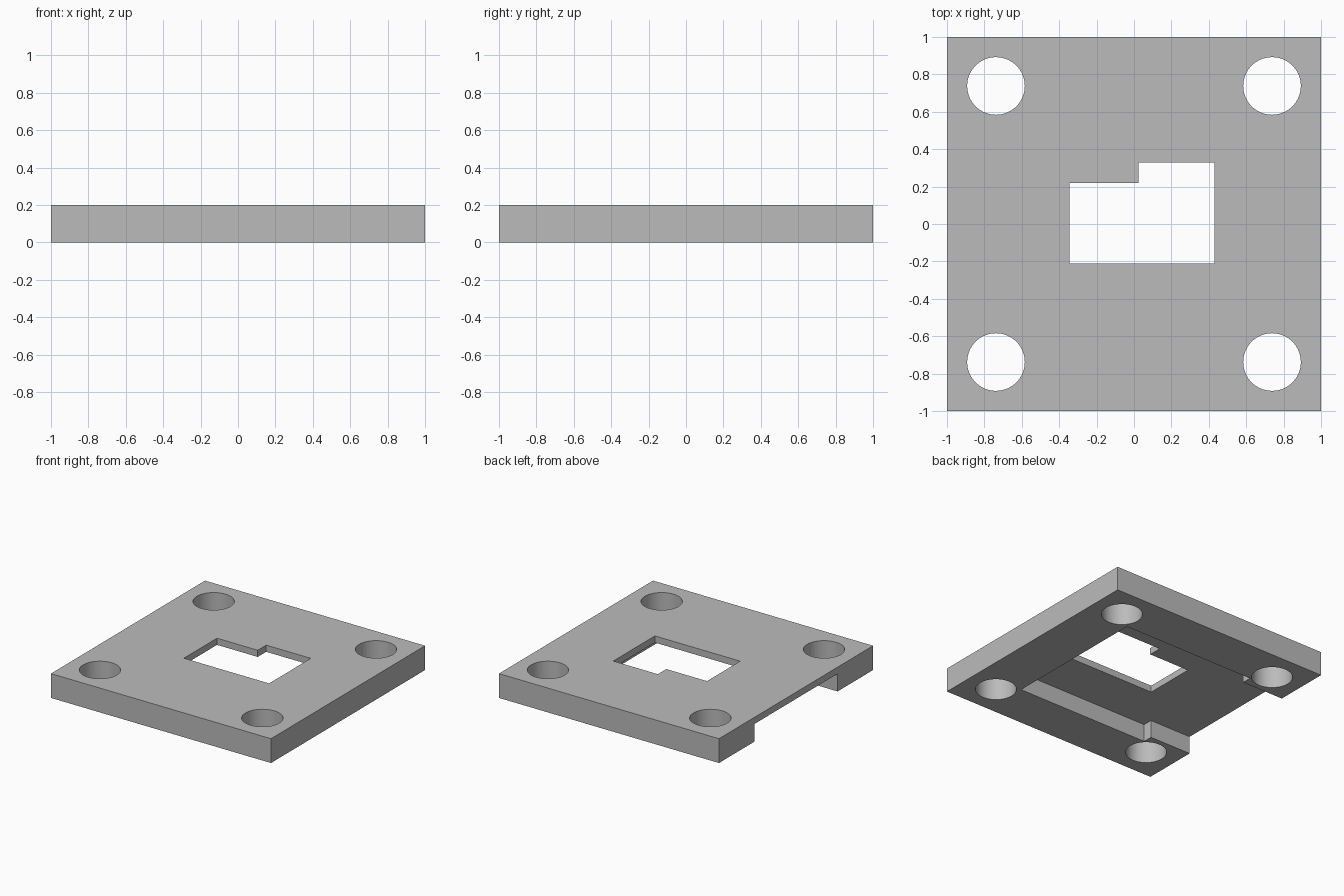
import bpy
import bmesh
import math

if "Cube" in bpy.data.objects:
    bpy.data.objects.remove(bpy.data.objects["Cube"], do_unlink=True)

grey = bpy.data.materials.new("plain grey")
grey.use_nodes = True
COLOUR = (0.5, 0.5, 0.5, 1)
grey.diffuse_color = COLOUR
grey.node_tree.nodes["Principled BSDF"].inputs["Base Color"].default_value = COLOUR


def prism(name, outline, z0, z1):
    """Upright solid from a counter-clockwise outline."""
    bm = bmesh.new()
    base = bm.faces.new([bm.verts.new((x, y, z0)) for x, y in outline])
    top = bmesh.ops.extrude_face_region(bm, geom=[base])["geom"]
    verts = [v for v in top if isinstance(v, bmesh.types.BMVert)]
    bmesh.ops.translate(bm, verts=verts, vec=(0, 0, z1 - z0))
    bmesh.ops.recalc_face_normals(bm, faces=bm.faces)
    mesh = bpy.data.meshes.new(name)
    bm.to_mesh(mesh)
    bm.free()
    mesh.materials.append(grey)
    obj = bpy.data.objects.new(name, mesh)
    bpy.context.collection.objects.link(obj)
    return obj


def circle(cx, cy, r, n=64):
    return [(cx + r * math.cos(math.tau * i / n), cy + r * math.sin(math.tau * i / n))
            for i in range(n)]


def cut(target, cutter):
    cutter.hide_render = True
    bpy.context.view_layer.objects.active = target
    mod = target.modifiers.new("cut", 'BOOLEAN')
    mod.operation = 'DIFFERENCE'
    mod.solver = 'EXACT'
    mod.object = cutter
    bpy.ops.object.modifier_apply(modifier=mod.name)
    bpy.data.objects.remove(cutter, do_unlink=True)


# Square plate
plate = prism("mounting_plate", [(-1, -1), (1, -1), (1, 1), (-1, 1)], 0, 0.2)

# Underside pocket with a channel open on the -x edge
pocket = [(-1.1, -0.54), (-0.62, -0.54), (-0.62, -0.62), (0.59, -0.62),
          (0.59, 0.62), (-0.62, 0.62), (-0.62, 0.54), (-1.1, 0.54)]
cut(plate, prism("pocket_cutter", pocket, -0.1, 0.145))

# Stepped window through the thin middle
window = [(-0.345, -0.21), (0.43, -0.21), (0.43, 0.33),
          (0.025, 0.33), (0.025, 0.22), (-0.345, 0.22)]
cut(plate, prism("window_cutter", window, -0.1, 0.3))

# Corner holes
for sx in (-1, 1):
    for sy in (-1, 1):
        cut(plate, prism("hole_cutter", circle(sx * 0.738, sy * 0.738, 0.154), -0.1, 0.3))

# Smooth hole walls, sharp edges elsewhere
bpy.ops.object.select_all(action='DESELECT')
plate.select_set(True)
bpy.context.view_layer.objects.active = plate
bpy.ops.object.shade_smooth_by_angle(angle=math.radians(30))
